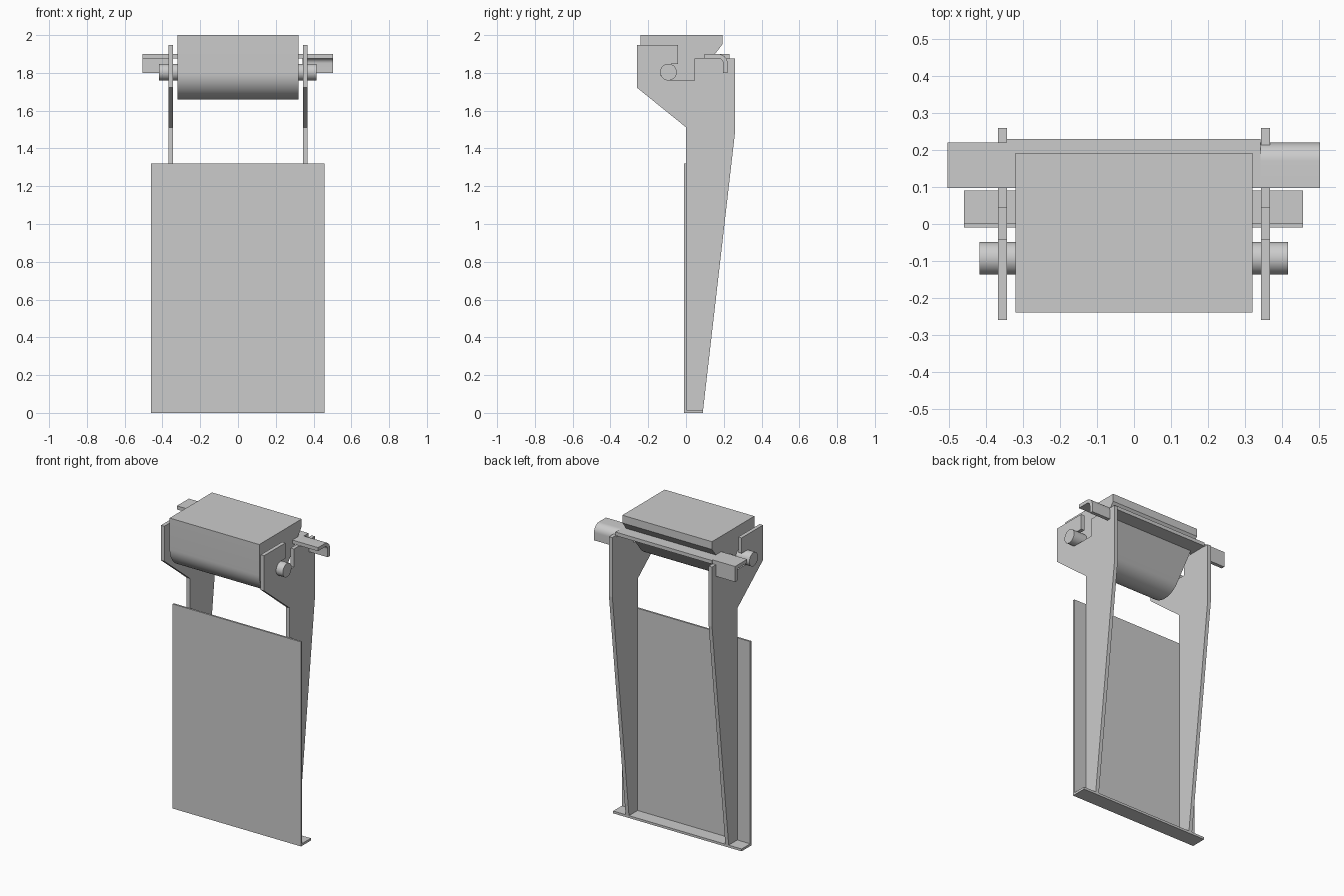
import bpy, bmesh
from math import cos, sin, radians

if "Cube" in bpy.data.objects:
    bpy.data.objects.remove(bpy.data.objects["Cube"])


def extrude_x(name, profile, x0, x1, smooth=False):
    """Extrude a (y, z) outline along x."""
    bm = bmesh.new()
    a = [bm.verts.new((x0, y, z)) for y, z in profile]
    b = [bm.verts.new((x1, y, z)) for y, z in profile]
    n = len(profile)
    bm.faces.new(a)
    bm.faces.new(b[::-1])
    for i in range(n):
        j = (i + 1) % n
        bm.faces.new((a[i], b[i], b[j], a[j]))
    bmesh.ops.recalc_face_normals(bm, faces=bm.faces)
    me = bpy.data.meshes.new(name)
    bm.to_mesh(me)
    bm.free()
    ob = bpy.data.objects.new(name, me)
    bpy.context.collection.objects.link(ob)
    if smooth:
        bpy.ops.object.select_all(action='DESELECT')
        ob.select_set(True)
        bpy.context.view_layer.objects.active = ob
        bpy.ops.object.shade_smooth_by_angle(angle=radians(30))
    return ob


def arc(cy, cz, r, a0, a1, n):
    """Points on an arc, angles in degrees."""
    return [(cy + r * cos(radians(a0 + (a1 - a0) * i / n)),
             cz + r * sin(radians(a0 + (a1 - a0) * i / n))) for i in range(n + 1)]


PIN_Y, PIN_Z, PIN_R = -0.093, 1.804, 0.044

# Front panel with a folded foot along the bottom
extrude_x("front_panel", [(-0.01, 0), (0.09, 0), (0.09, 0.015), (0.002, 0.015),
                          (0.002, 1.32), (-0.01, 1.32)], -0.46, 0.457)

# Side plates with an open slot that holds the pivot pin
plate = [(0, 0.012), (0.09, 0.012), (0.26, 1.49), (0.26, 1.875), (0.045, 1.875),
         (0.045, PIN_Z - PIN_R)]
plate += arc(PIN_Y, PIN_Z, PIN_R, 270, 90, 16)
plate += [(-0.042, PIN_Z + PIN_R), (-0.042, 1.948), (-0.26, 1.948),
          (-0.26, 1.722), (0, 1.512)]
for side, x in (("left", -0.368), ("right", 0.344)):
    extrude_x(side + "_side_plate", plate, x, x + 0.024)

# Head block: rounded underside sloping up to the back
head = [(-0.24, 2.0), (0.192, 2.0), (0.192, 1.95)]
head += arc(-0.1, 1.8, 0.14, -37, -180, 24)
extrude_x("head_block", head, -0.32, 0.32, True)

# Pivot pin
extrude_x("pivot_pin", arc(PIN_Y, PIN_Z, PIN_R, 0, 350, 35), -0.418, 0.416, True)

# Rear cross bar: flat middle strip, square bracket on the left, curved on the right
extrude_x("cross_bar", [(0.098, 1.877), (0.23, 1.877), (0.23, 1.9), (0.098, 1.9)],
          -0.345, 0.342)
extrude_x("left_bracket", [(0.098, 1.877), (0.197, 1.877), (0.197, 1.8), (0.22, 1.8),
                           (0.22, 1.9), (0.098, 1.9)], -0.505, -0.345)
curved = [(0.098, 1.877)] + arc(0.17, 1.85, 0.027, 90, 0, 8)
curved += [(0.197, 1.8), (0.22, 1.8)] + arc(0.17, 1.85, 0.05, 0, 90, 10)
curved += [(0.098, 1.9)]
extrude_x("right_bracket", curved, 0.342, 0.503, True)
